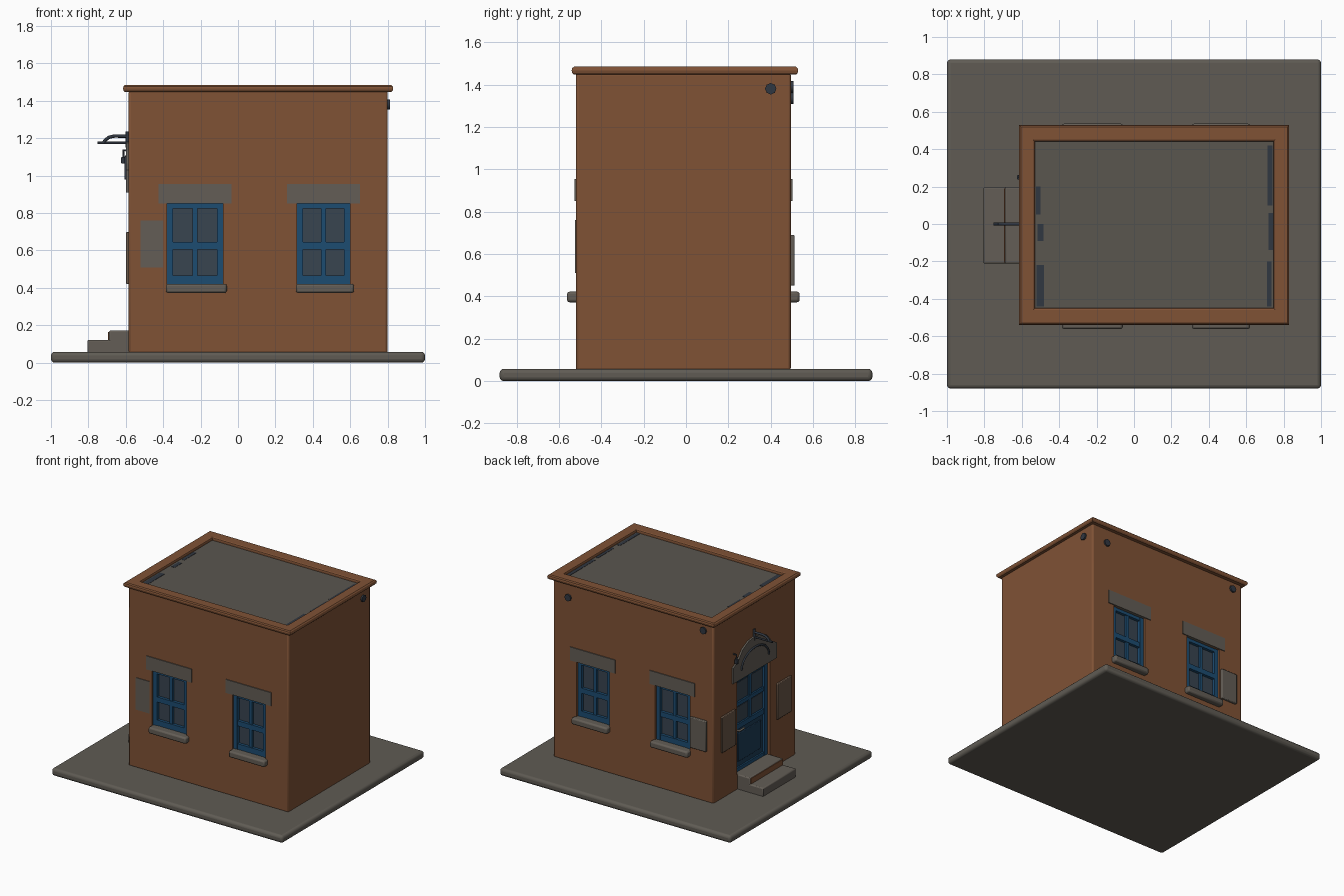
import bpy, bmesh, math
from mathutils import Vector

if "Cube" in bpy.data.objects:
    bpy.data.objects.remove(bpy.data.objects["Cube"])


def mat(name, rgb):
    m = bpy.data.materials.new(name)
    m.diffuse_color = (*rgb, 1)
    m.use_nodes = True
    m.node_tree.nodes["Principled BSDF"].inputs["Base Color"].default_value = m.diffuse_color
    return m


BROWN = mat("brown plaster", (0.215, 0.085, 0.036))
STONE = mat("grey stone", (0.125, 0.110, 0.092))
PAVE = mat("paving grey", (0.115, 0.105, 0.088))
ROOF = mat("roof grey", (0.102, 0.092, 0.078))
BLUE = mat("blue paint", (0.012, 0.072, 0.165))
DEEP = mat("deep blue door", (0.012, 0.045, 0.095))
GLASS = mat("dark glass", (0.040, 0.058, 0.080))
IRON = mat("dark iron", (0.030, 0.038, 0.052))
TAN = mat("brown grey board", (0.140, 0.092, 0.062))


def finish(name, bm, m, bevel=0.0, seg=2):
    bmesh.ops.recalc_face_normals(bm, faces=bm.faces)
    me = bpy.data.meshes.new(name)
    bm.to_mesh(me)
    bm.free()
    me.materials.append(m)
    ob = bpy.data.objects.new(name, me)
    bpy.context.collection.objects.link(ob)
    if bevel:
        b = ob.modifiers.new("bevel", 'BEVEL')
        b.width, b.segments = bevel, seg
        bpy.ops.object.select_all(action='DESELECT')
        ob.select_set(True)
        bpy.context.view_layer.objects.active = ob
        bpy.ops.object.shade_smooth_by_angle(angle=math.radians(40))
    return ob


def box(name, x, y, z, m, bevel=0.0, seg=2):
    bm = bmesh.new()
    bmesh.ops.create_cube(bm, size=1)
    for v in bm.verts:
        v.co = Vector([r[0] + (c + 0.5) * (r[1] - r[0]) for c, r in zip(v.co, (x, y, z))])
    return finish(name, bm, m, bevel, seg)


def pipe(name, points, radius, m):
    cu = bpy.data.curves.new(name, 'CURVE')
    cu.dimensions = '3D'
    cu.bevel_depth, cu.bevel_resolution, cu.use_fill_caps = radius, 2, True
    s = cu.splines.new('POLY')
    s.points.add(len(points) - 1)
    for p, co in zip(s.points, points):
        p.co = (*co, 1)
    cu.materials.append(m)
    ob = bpy.data.objects.new(name, cu)
    bpy.context.collection.objects.link(ob)


X0, X1, Y0, Y1 = -0.585, 0.80, -0.52, 0.495
WINDOWS = [(-0.38, -0.08), (0.315, 0.60)]
WZ0, WZ1 = 0.42, 0.85
DY, DZ0, DZ1 = 0.205, 0.17, 0.92

# Ground slab and building shell
box("ground_slab", (-1, 1), (-0.88, 0.88), (0, 0.058), PAVE, 0.02, 3)
walls = box("walls", (X0, X1), (Y0, Y1), (0.05, 1.455), BROWN, 0.012)

# Openings for windows and door
cutters = [box("door_cutter", (X0 - 0.1, X0 + 0.05), (-DY, DY), (DZ0, DZ1), BROWN)]
for a, b in WINDOWS:
    for y in (Y0, Y1):
        d = 0.05 if y < 0 else -0.05
        cutters.append(box("window_cutter", (a, b), sorted((y - 2 * d, y + d)), (WZ0, WZ1), BROWN))
for c in cutters:
    mod = walls.modifiers.new("opening", 'BOOLEAN')
    mod.operation, mod.object, mod.solver = 'DIFFERENCE', c, 'EXACT'
    c.hide_render = True
    c.hide_viewport = True
    c.display_type = 'WIRE'
bpy.context.view_layer.update()
deps = bpy.context.evaluated_depsgraph_get()
cut_mesh = bpy.data.meshes.new_from_object(walls.evaluated_get(deps))
walls.modifiers.clear()
walls.data = cut_mesh
for c in cutters:
    bpy.data.objects.remove(c)

# Rounded cornice ring: profile of (outward share, z) swept round four corners
bm = bmesh.new()
profile = [(0, 1.445), (0.88, 1.447), (0.97, 1.455), (1, 1.466), (0.97, 1.477), (0.88, 1.484),
           (0.12, 1.484), (0.03, 1.48), (0, 1.474)]
inner = [(-0.53, -0.45), (0.745, -0.45), (0.745, 0.44), (-0.53, 0.44)]
outer = [(-0.615, -0.54), (0.83, -0.54), (0.83, 0.53), (-0.615, 0.53)]
rings = [[bm.verts.new((i[0] + t * (o[0] - i[0]), i[1] + t * (o[1] - i[1]), z)) for t, z in profile]
         for i, o in zip(inner, outer)]
n = len(profile)
for k in range(4):
    r, s = rings[k], rings[(k + 1) % 4]
    for j in range(n):
        bm.faces.new((r[j], r[(j + 1) % n], s[(j + 1) % n], s[j]))
finish("cornice", bm, BROWN)
box("roof_deck", (-0.535, 0.75), (-0.455, 0.445), (1.44, 1.462), ROOF)

# Worn dark strips along the roof edges
for x, y in [((-0.525, -0.50), (0.05, 0.20)), ((-0.515, -0.485), (-0.09, 0.0)),
             ((-0.52, -0.48), (-0.44, -0.22)), ((0.715, 0.74), (0.10, 0.42)),
             ((0.72, 0.742), (-0.14, 0.06)), ((0.71, 0.735), (-0.44, -0.20))]:
    box("roof_edge_wear", x, y, (1.461, 1.464), IRON)


def window(x, wall, out):
    """Sash window, lintel and sill on a wall plane facing out (+1 or -1 in y)."""
    def yr(a, b):
        return sorted((wall + out * a, wall + out * b))
    a, b = x
    mid, zm = (a + b) / 2, 0.625
    box("window_glass", x, yr(-0.055, -0.04), (WZ0, WZ1), GLASS)
    frame = yr(-0.05, -0.015)
    for xx in ((a, a + 0.032), (b - 0.032, b)):
        box("window_stile", xx, frame, (WZ0, WZ1), BLUE)
    for zz in ((WZ0, WZ0 + 0.045), (WZ1 - 0.025, WZ1), (zm - 0.02, zm + 0.02)):
        box("window_rail", (a + 0.03, b - 0.03), yr(-0.05, -0.018), zz, BLUE)
    box("window_mullion", (mid - 0.013, mid + 0.013), yr(-0.05, -0.022), (WZ0, WZ1), BLUE)
    box("window_sill", (a - 0.005, b + 0.02), yr(-0.05, 0.042), (0.372, 0.422), STONE, 0.012)
    box("window_lintel", (mid - 0.195, mid + 0.195), yr(-0.02, 0.007), (WZ1, 0.955), STONE)


for w in WINDOWS:
    window(w, Y0, -1)
    window(w, Y1, 1)

# Wall boards beside the corner
box("front_board", (-0.52, -0.40), (Y0 - 0.005, Y0 + 0.01), (0.51, 0.76), STONE)
box("back_board", (-0.53, -0.39), (Y1 - 0.01, Y1 + 0.018), (0.45, 0.69), STONE, 0.006)
for y in ((0.235, 0.405), (-0.455, -0.28)):
    box("side_board", (X0 - 0.013, X0 + 0.01), y, (0.42, 0.70), TAN, 0.005)

# Door with four upper panes and a lower panel
dx = X0 + 0.04
box("door_leaf", (dx, dx + 0.02), (-DY, DY), (DZ0, DZ1), DEEP)
for y in ((-DY, -DY + 0.035), (DY - 0.035, DY)):
    box("door_stile", (dx - 0.015, dx + 0.01), y, (DZ0, DZ1), BLUE)
for z in ((DZ0, 0.20), (0.50, 0.54), (0.68, 0.71), (0.87, DZ1)):
    box("door_rail", (dx - 0.012, dx + 0.01), (-DY + 0.03, DY - 0.03), z, BLUE)
box("door_mullion", (dx - 0.01, dx + 0.01), (-0.015, 0.015), (0.52, 0.89), BLUE)
for y in ((-0.16, -0.025), (0.025, 0.16)):
    for z in ((0.55, 0.67), (0.72, 0.86)):
        box("door_pane", (dx - 0.004, dx + 0.01), y, z, GLASS)
box("door_panel", (dx - 0.007, dx + 0.01), (-0.14, 0.14), (0.24, 0.46), DEEP, 0.004)
pipe("door_handle", [(dx, 0.17, 0.50), (dx - 0.035, 0.17, 0.50), (dx - 0.035, 0.11, 0.50)], 0.008, STONE)

# Entrance steps
box("lower_step", (-0.805, -0.56), (-0.212, 0.197), (0.05, 0.122), STONE, 0.008)
box("upper_step", (-0.69, -0.545), (-0.212, 0.197), (0.05, 0.172), STONE, 0.008)
box("step_riser", (-0.694, -0.68), (-0.205, 0.19), (0.122, 0.165), BROWN)

# Arched stone pediment above the door
bm = bmesh.new()
half = [(0.27, 0.91), (0.27, 1.03), (0.21, 1.065), (0.15, 1.135), (0.08, 1.17), (0, 1.18)]
outline = half + [(-y, z) for y, z in reversed(half[:-1])]
face = bm.faces.new([bm.verts.new((X0 + 0.005, y, z)) for y, z in outline])
ext = bmesh.ops.extrude_face_region(bm, geom=[face])
for v in ext["geom"]:
    if isinstance(v, bmesh.types.BMVert):
        v.co.x -= 0.018
finish("door_pediment", bm, STONE)
pipe("pediment_moulding", [(X0 - 0.014, 0.17 * math.cos(a), 0.98 + 0.12 * math.sin(a))
                           for a in [math.pi * i / 12 for i in range(13)]], 0.008, IRON)

# Iron bracket over the door
pipe("bracket_arm", [(X0 + 0.01, 0, 1.175), (-0.75, 0, 1.175)], 0.007, IRON)
pipe("bracket_scroll", [(X0 + 0.01, 0, 1.21), (-0.66, 0, 1.212), (-0.69, 0, 1.205),
                        (-0.71, 0, 1.19), (-0.72, 0, 1.175)], 0.009, IRON)
pipe("bracket_plate", [(X0 - 0.006, 0, 1.15), (X0 - 0.006, 0, 1.235)], 0.010, IRON)

# Small lamp beside the pediment
pipe("side_lamp_stem", [(X0 + 0.01, 0.25, 1.135), (-0.612, 0.25, 1.135), (-0.612, 0.25, 1.09)], 0.006, IRON)
box("side_lamp", (-0.625, -0.60), (0.238, 0.262), (1.065, 1.10), IRON, 0.004)

# Round roof drain outlets
pipe("right_drain", [(X1 - 0.02, 0.40, 1.38), (X1 + 0.012, 0.40, 1.38)], 0.027, IRON)
for x, z in ((0.67, 1.335), (-0.50, 1.39)):
    pipe("back_drain", [(x, Y1 - 0.02, z), (x, Y1 + 0.012, z)], 0.027, IRON)
